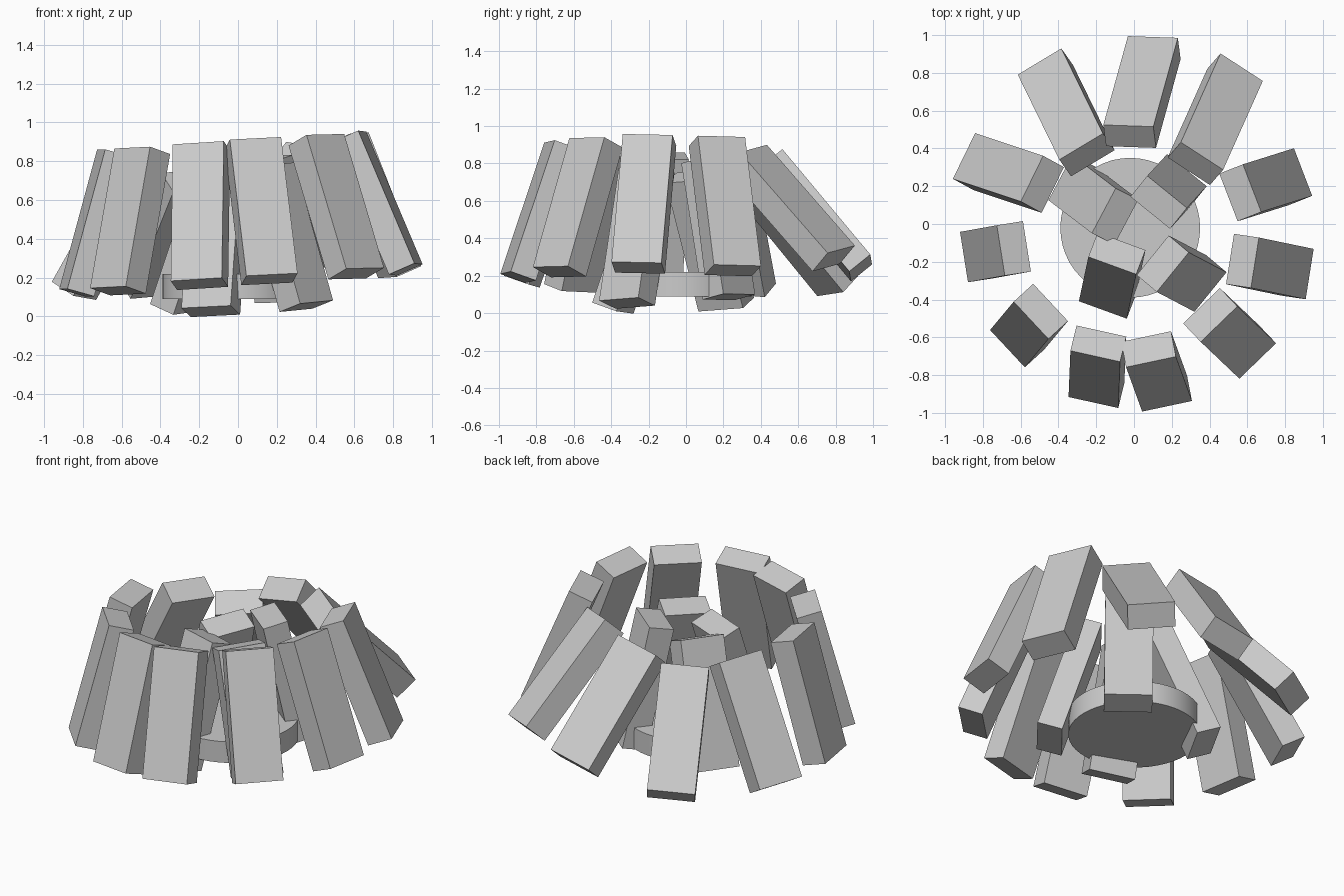
import bpy, bmesh, math
from mathutils import Vector

if "Cube" in bpy.data.objects:
    bpy.data.objects.remove(bpy.data.objects["Cube"])

grey = bpy.data.materials.new("plain grey")
grey.diffuse_color = (0.6, 0.6, 0.6, 1)
grey.use_nodes = True
grey.node_tree.nodes["Principled BSDF"].inputs["Base Color"].default_value = grey.diffuse_color

WIDTH, DEPTH, LENGTH = 0.27, 0.145, 0.745


def finish(name, bm):
    bmesh.ops.recalc_face_normals(bm, faces=bm.faces[:])
    me = bpy.data.meshes.new(name)
    bm.to_mesh(me)
    bm.free()
    me.materials.append(grey)
    ob = bpy.data.objects.new(name, me)
    bpy.context.collection.objects.link(ob)
    return ob


def leaning_block(name, tx, ty, tz, bx, by, angle):
    """Block hung from the middle of its outer top edge, foot swung to bx, by."""
    run = Vector((bx - tx, by - ty, 0))
    drop = math.sqrt(LENGTH ** 2 - run.length_squared)
    down = Vector((run.x, run.y, -drop))
    a = math.radians(angle)
    side = Vector((math.cos(a), math.sin(a), 0))
    side.z = side.dot(run) / drop          # keeps the corners square
    side = side.normalized() * WIDTH
    inward = side.cross(down).normalized() * DEPTH
    if inward.z > 0:                       # inner face looks downward
        inward = -inward
    top = Vector((tx, ty, tz))
    bm = bmesh.new()
    bmesh.ops.create_cube(bm, size=1)
    for v in bm.verts:
        x, y, z = v.co
        v.co = top + side * x + inward * (y + 0.5) + down * (z + 0.5)
    finish(name, bm)


# outer ring: top edge x, y, z; foot x, y; edge angle
outer = [
    (-0.03, 0.52, 0.85, 0.10, 0.99, -2),
    (-0.28, 0.41, 0.75, -0.50, 0.86, 31),
    (-0.54, 0.24, 0.81, -0.90, 0.36, 64),
    (-0.705, -0.14, 0.86, -0.90, -0.175, 99),
    (-0.545, -0.51, 0.87, -0.67, -0.66, -47),
    (-0.205, -0.70, 0.895, -0.215, -0.945, -12.5),
    (0.09, -0.73, 0.918, 0.175, -0.965, 12),
    (0.45, -0.53, 0.938, 0.655, -0.725, 44),
    (0.64, -0.205, 0.955, 0.93, -0.265, 81),
    (0.625, 0.19, 0.945, 0.895, 0.275, 111),
    (0.36, 0.36, 0.88, 0.57, 0.83, -33),
]
# inner group
inner = [
    (-0.16, 0.07, 0.76, -0.39, 0.245, 62),
    (-0.115, -0.22, 0.755, -0.165, -0.455, -20),
    (0.205, -0.255, 0.785, 0.405, -0.36, 51),
    (0.175, 0.17, 0.83, 0.28, 0.285, -39),
]
for i, row in enumerate(outer):
    leaning_block(f"outer_block_{i + 1}", *row)
for i, row in enumerate(inner):
    leaning_block(f"inner_block_{i + 1}", *row)

# round core at the bottom
bm = bmesh.new()
bmesh.ops.create_cone(bm, cap_ends=True, segments=48, radius1=0.37, radius2=0.37, depth=0.13)
bmesh.ops.translate(bm, verts=bm.verts[:], vec=(-0.02, -0.02, 0.155))
core = finish("round_core", bm)
bpy.context.view_layer.objects.active = core
core.select_set(True)
bpy.ops.object.shade_smooth_by_angle(angle=math.radians(30))
